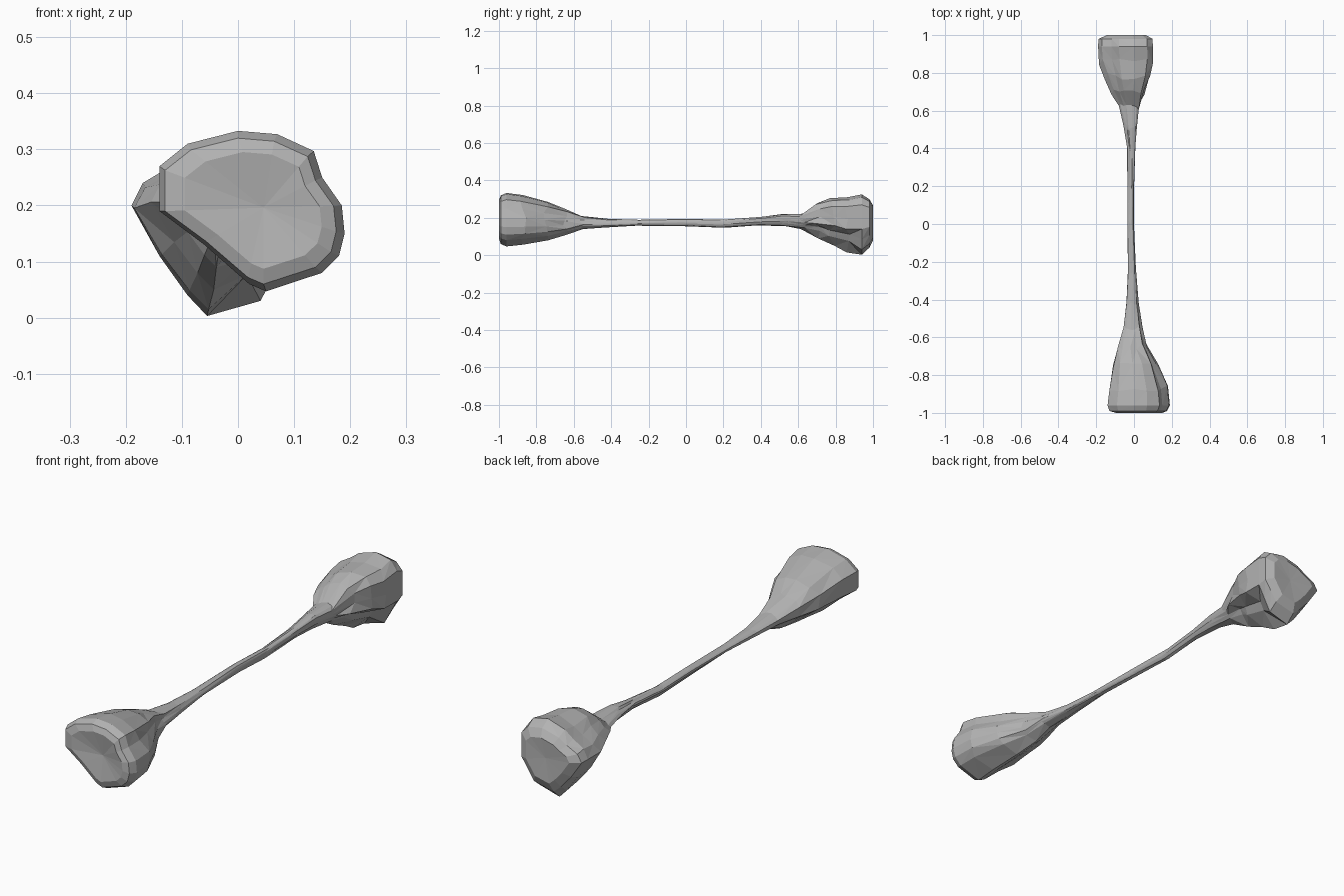
import bpy
import bmesh
import random
from mathutils import Vector

random.seed(4)

cube = bpy.data.objects.get("Cube")
if cube:
    bpy.data.objects.remove(cube, do_unlink=True)

# Single bone colour
bone_grey = bpy.data.materials.new("bone grey")
bone_grey.use_nodes = True
colour = (0.45, 0.45, 0.45, 1)
bone_grey.diffuse_color = colour
bone_grey.node_tree.nodes["Principled BSDF"].inputs["Base Color"].default_value = colour

# Cross-sections (x, z) of the two knobs, same order and count
FRONT = [(-.14, .27), (-.09, .31), (0, .333), (.07, .327), (.135, .297), (.15, .25),
         (.185, .2), (.19, .15), (.18, .11), (.15, .08), (.05, .047), (.02, .06),
         (-.06, .13), (-.14, .19)]
REAR = [(-.17, .24), (-.12, .27), (-.08, .3), (0, .325), (.07, .31), (.1, .27),
        (.1, .2), (.1, .14), (.07, .085), (.04, .03), (-.055, .003), (-.09, .04),
        (-.14, .11), (-.19, .2)]

# Stations along the bone: y, left x, right x, bottom z, top z
STATIONS = [(-.99, -.13, .175, .06, .32), (-.96, -.14, .19, .047, .333),
            (-.87, -.13, .18, .057, .322), (-.75, -.11, .13, .08, .285),
            (-.65, -.085, .07, .11, .25), (-.55, -.055, .045, .14, .21),
            (-.42, -.04, .025, .148, .195), (-.25, -.032, .01, .158, .19),
            (0, -.035, 0, .155, .195), (.2, -.035, 0, .147, .19),
            (.4, -.037, .007, .16, .205), (.52, -.055, .015, .155, .22),
            (.62, -.08, .025, .14, .222), (.7, -.12, .055, .09, .28),
            (.78, -.155, .085, .05, .305), (.86, -.185, .1, .015, .31),
            (.94, -.19, .1, .003, .325), (.98, -.188, .098, .04, .3)]


def normalised(profile):
    """Fit a profile to the unit square."""
    xs, zs = zip(*profile)
    return [Vector(((x - min(xs)) / (max(xs) - min(xs)),
                    (z - min(zs)) / (max(zs) - min(zs)))) for x, z in profile]


front_shape, rear_shape = normalised(FRONT), normalised(REAR)
count = len(FRONT)
bm = bmesh.new()


def ring(y, left, right, low, high):
    """Lay one cross-section, blending from the front to the rear shape."""
    blend = min(max((y + .5) / 1, 0), 1)
    verts = []
    for i, (a, b) in enumerate(zip(front_shape, rear_shape)):
        p = a.lerp(b, blend)
        if .65 < y < .9 and i in (8, 9):      # hollow under the rear knob
            p = p.lerp(Vector((.5, .5)), .3)
        shift = 0 if abs(y) > .93 else random.uniform(-.018, .018)
        verts.append(bm.verts.new((left + p.x * (right - left), y + shift,
                                   low + p.y * (high - low))))
    return verts


def bridge(a, b):
    """Join two rings with irregular triangles."""
    for i in range(count):
        j = (i + 1) % count
        if random.random() < .5:
            bm.faces.new((a[i], a[j], b[j]))
            bm.faces.new((a[i], b[j], b[i]))
        else:
            bm.faces.new((a[i], a[j], b[i]))
            bm.faces.new((a[j], b[j], b[i]))


def cap(edge, scale, y, centre_y):
    """Close an end with a shrunken ring and a central point."""
    mid = sum((v.co for v in edge), Vector()) / count
    inner = []
    for v in edge:
        co = mid.lerp(v.co, scale)
        inner.append(bm.verts.new((co.x, y, co.z)))
    bridge(edge, inner)
    centre = bm.verts.new((mid.x, centre_y, mid.z))
    for i in range(count):
        bm.faces.new((inner[i], inner[(i + 1) % count], centre))


# Loft the shaft and both knobs, then close the joint faces
rings = [ring(*s) for s in STATIONS]
for a, b in zip(rings, rings[1:]):
    bridge(a, b)
cap(rings[0], .8, -1, -.985)
cap(rings[-1], .72, 1, .995)
bmesh.ops.recalc_face_normals(bm, faces=bm.faces)

mesh = bpy.data.meshes.new("long_bone")
bm.to_mesh(mesh)
bm.free()
mesh.materials.append(bone_grey)
bone = bpy.data.objects.new("long_bone", mesh)
bpy.context.collection.objects.link(bone)
